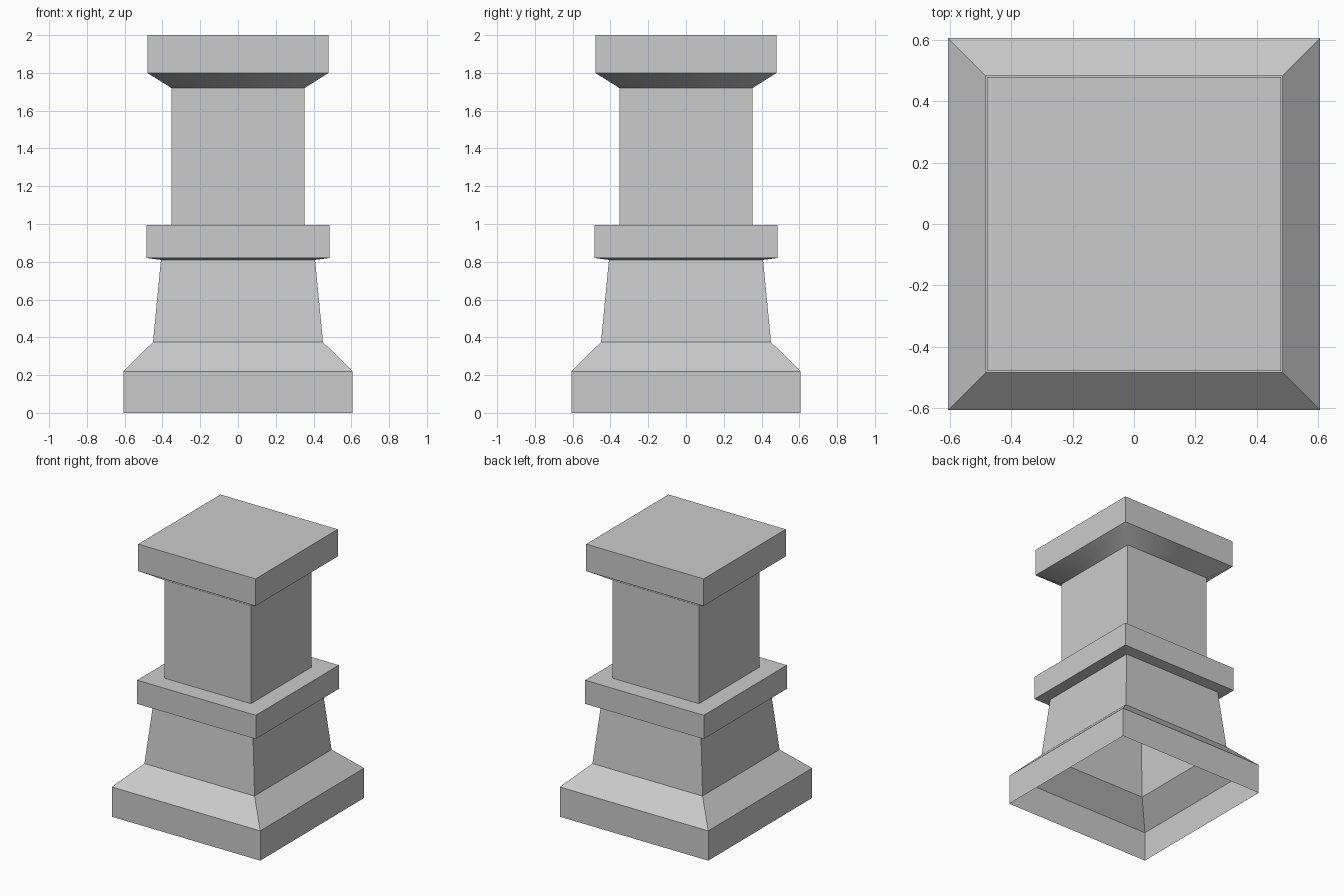
import bpy
import bmesh

cube = bpy.data.objects.get("Cube")
if cube:
    bpy.data.objects.remove(cube, do_unlink=True)

stone = bpy.data.materials.new("grey_stone")
stone.use_nodes = True
GREY = (0.6, 0.6, 0.6, 1)
stone.diffuse_color = GREY
stone.node_tree.nodes["Principled BSDF"].inputs["Base Color"].default_value = GREY

CORNERS = [(-1, -1), (1, -1), (1, 1), (-1, 1)]


def square_shell(name, profile, closed_top=False, smooth_band=None):
    """Sweep a (half width, height) profile around a square, open underneath."""
    bm = bmesh.new()
    rings = [[bm.verts.new((sx * r, sy * r, z)) for sx, sy in CORNERS]
             for r, z in profile]
    for band, (low, high) in enumerate(zip(rings, rings[1:])):
        for i in range(4):
            j = (i + 1) % 4
            face = bm.faces.new((low[i], low[j], high[j], high[i]))
            face.smooth = band == smooth_band
    if closed_top:
        bm.faces.new(rings[-1])
    mesh = bpy.data.meshes.new(name)
    bm.to_mesh(mesh)
    bm.free()
    mesh.materials.append(stone)
    obj = bpy.data.objects.new(name, mesh)
    bpy.context.collection.objects.link(obj)
    return obj


# Plinth with its sloped shoulder, hollow below
square_shell("plinth", [(0.607, 0), (0.607, 0.22), (0.45, 0.375)])
# Tapered lower pedestal
square_shell("pedestal", [(0.45, 0.375), (0.408, 0.81)])
# Projecting collar with a shallow underside and flat ledge
square_shell("collar", [(0.408, 0.81), (0.485, 0.82), (0.485, 0.995), (0.353, 0.995)])
# Straight upper shaft
square_shell("shaft", [(0.353, 0.995), (0.353, 1.72)])
# Flared capital, its underside softly shaded
square_shell("capital", [(0.353, 1.72), (0.48, 1.8), (0.48, 2)],
             closed_top=True, smooth_band=0)
